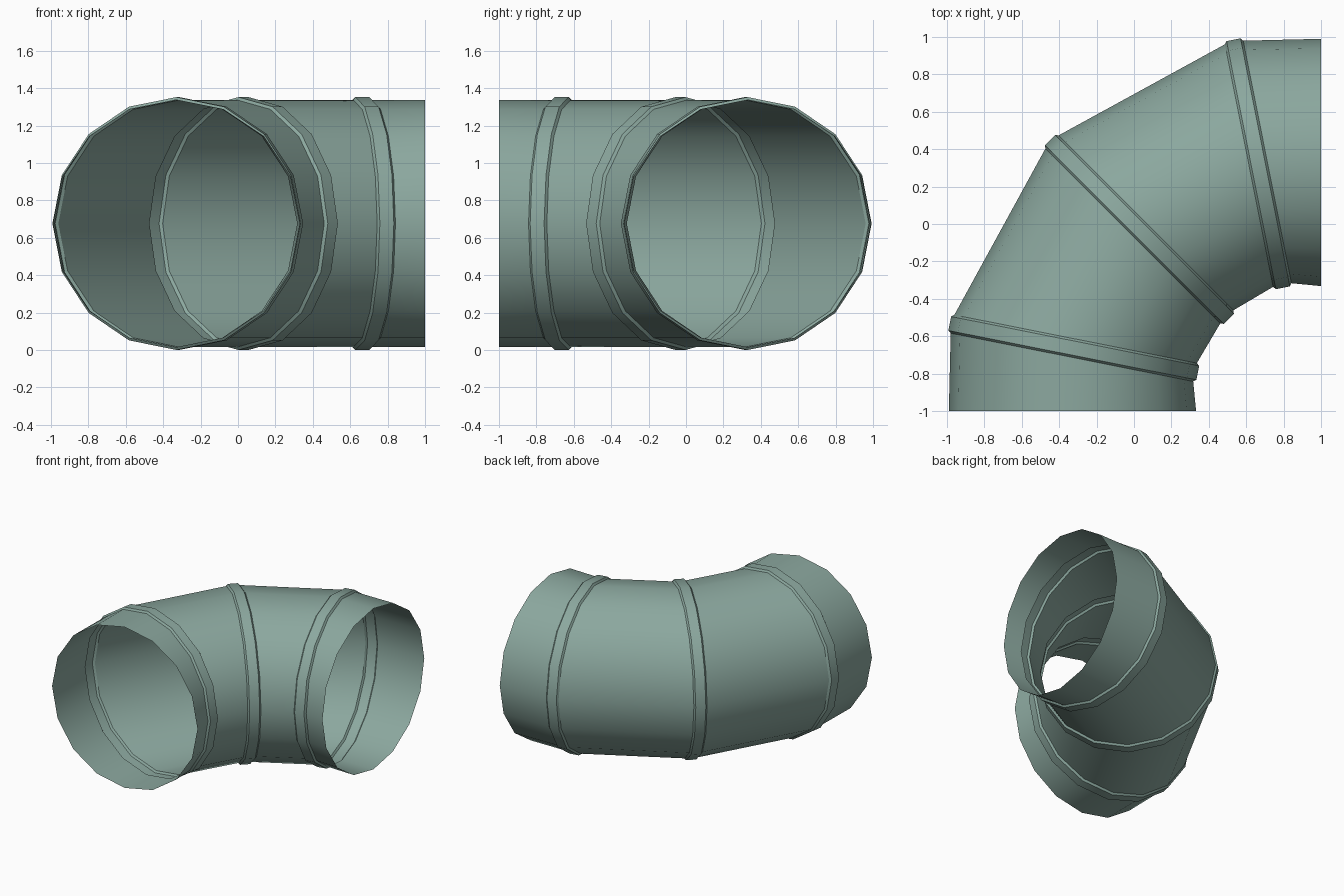
import bpy, bmesh
from math import radians, cos, sin, pi
from mathutils import Vector

SIDES = 16
AXIS_Z = 0.676
PIPE_R, COLLAR_R = 0.661, 0.676
HALF_FOOT, HALF_TOP = 0.050, 0.038

cube = bpy.data.objects.get("Cube")
if cube:
    bpy.data.objects.remove(cube, do_unlink=True)

# Painted sheet metal
metal = bpy.data.materials.new("grey_green_metal")
metal.use_nodes = True
colour = (0.26, 0.39, 0.345, 1)
metal.diffuse_color = colour
metal.node_tree.nodes["Principled BSDF"].inputs["Base Color"].default_value = colour


def station(x, y, angle):
    """Centre and travel direction of one cross-section of the duct."""
    return Vector((x, y, AXIS_Z)), Vector((cos(radians(angle)), sin(radians(angle)), 0))


def loft(name, rings):
    """Open tube through rings given as (centre, direction, offset, radius)."""
    bm = bmesh.new()
    loops = []
    for centre, along, offset, radius in rings:
        side = Vector((along.y, -along.x, 0))
        loops.append([bm.verts.new(centre + along * offset
                                   + radius * (cos(a) * side + sin(a) * Vector((0, 0, 1))))
                      for a in (2 * pi * i / SIDES for i in range(SIDES))])
    for lower, upper in zip(loops, loops[1:]):
        for i in range(SIDES):
            j = (i + 1) % SIDES
            bm.faces.new((lower[i], upper[i], upper[j], lower[j]))
    mesh = bpy.data.meshes.new(name)
    bm.to_mesh(mesh)
    bm.free()
    mesh.materials.append(metal)
    obj = bpy.data.objects.new(name, mesh)
    bpy.context.collection.objects.link(obj)
    bpy.ops.object.select_all(action='DESELECT')
    obj.select_set(True)
    bpy.context.view_layer.objects.active = obj
    bpy.ops.object.shade_smooth_by_angle(angle=radians(30))


# Open ends and the three joints of the quarter-turn elbow
front_end = station(-0.329, -1, 90)
side_end = station(1, 0.329, 0)
joints = [station(-0.322, -0.664, 78.75),
          station(0.029, -0.029, 45),
          station(0.664, 0.322, 11.25)]

# Raised chamfered collars over the joints
for label, joint in zip(("front", "middle", "side"), joints):
    profile = [(-HALF_FOOT, PIPE_R), (-HALF_TOP, COLLAR_R),
               (HALF_TOP, COLLAR_R), (HALF_FOOT, PIPE_R)]
    loft(label + "_collar", [(*joint, t, r) for t, r in profile])

# Pipe sections running from collar to collar
stops = [front_end] + joints + [side_end]
names = ("front_pipe", "front_elbow_section", "side_elbow_section", "side_pipe")
for k, name in enumerate(names):
    start = 0 if k == 0 else HALF_FOOT
    end = 0 if k == len(names) - 1 else -HALF_FOOT
    loft(name, [(*stops[k], start, PIPE_R), (*stops[k + 1], end, PIPE_R)])
